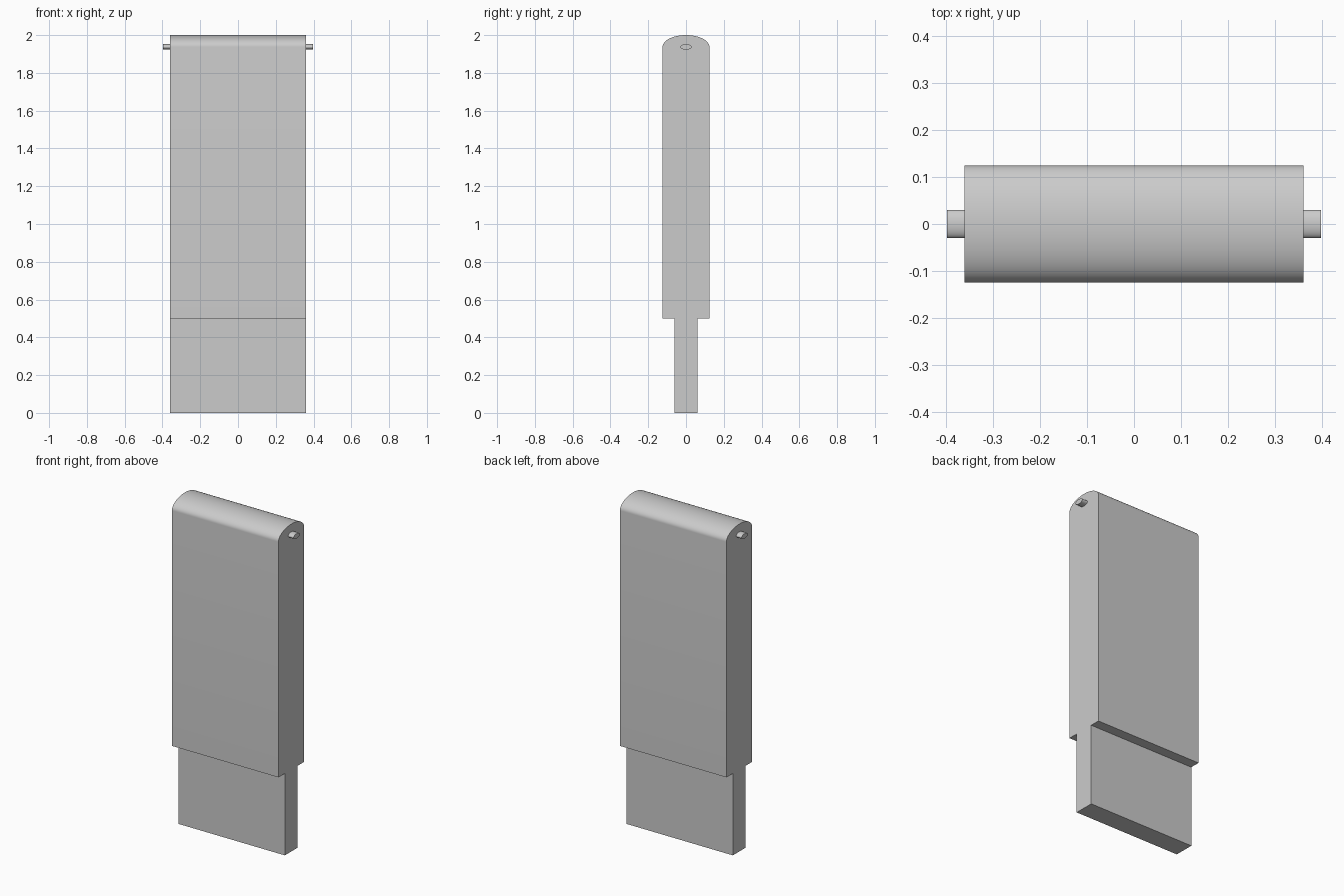
import bpy, bmesh, math

if "Cube" in bpy.data.objects:
    bpy.data.objects.remove(bpy.data.objects["Cube"])

HALF_W = 0.36      # half width of the slab
HALF_D = 0.124     # half depth of the slab
AXIS_Z = 1.9375    # height of the hinge axis
SEGS = 32


def ellipse(ry, rz, start, end, steps):
    """Points (y, z) on an ellipse arc around the hinge axis."""
    angles = [start + (end - start) * i / steps for i in range(steps + 1)]
    return [(ry * math.cos(a), AXIS_Z + rz * math.sin(a)) for a in angles]


def extrude_x(name, profile, x0, x1):
    """Extrude a closed (y, z) profile along x."""
    bm = bmesh.new()
    face = bm.faces.new([bm.verts.new((x0, y, z)) for y, z in profile])
    ext = bmesh.ops.extrude_face_region(bm, geom=[face], use_keep_orig=True)
    verts = [v for v in ext["geom"] if isinstance(v, bmesh.types.BMVert)]
    bmesh.ops.translate(bm, verts=verts, vec=(x1 - x0, 0, 0))
    bmesh.ops.recalc_face_normals(bm, faces=bm.faces)
    mesh = bpy.data.meshes.new(name)
    bm.to_mesh(mesh)
    bm.free()
    obj = bpy.data.objects.new(name, mesh)
    bpy.context.collection.objects.link(obj)
    bpy.ops.object.select_all(action="DESELECT")
    obj.select_set(True)
    bpy.context.view_layer.objects.active = obj
    bpy.ops.object.shade_smooth_by_angle(angle=math.radians(30))
    return obj


# Slab with narrow foot and rounded top edge
outline = [(-HALF_D, 0.5), (-0.062, 0.5), (-0.062, 0), (0.062, 0), (0.062, 0.5), (HALF_D, 0.5)]
outline += ellipse(HALF_D, 2 - AXIS_Z, 0, math.pi, SEGS)
extrude_x("slab", outline, -HALF_W, HALF_W)

# Hinge pins sticking out of both ends
pin = ellipse(0.03, 0.015, 0, 2 * math.pi, SEGS)[:-1]
for side, label in ((-1, "left"), (1, "right")):
    extrude_x(f"hinge_pin_{label}", pin, side * HALF_W, side * 0.397)
